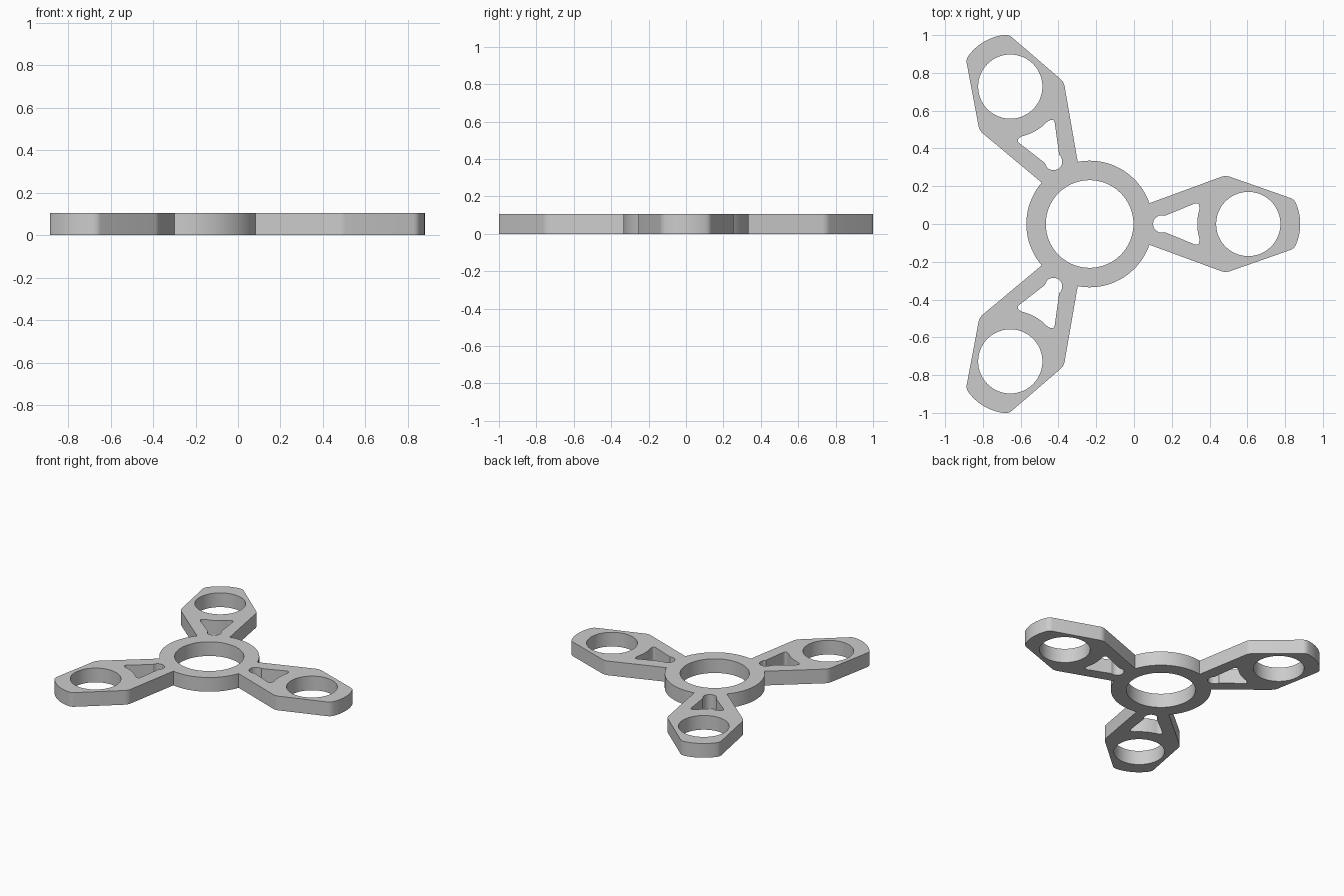
import bpy, bmesh
from math import sin, cos, pi, radians, asin, atan2, hypot
from mathutils import Vector, Matrix

cube = bpy.data.objects.get("Cube")
if cube:
    bpy.data.objects.remove(cube, do_unlink=True)

HEIGHT = 0.105
HUB = Vector((-0.235, 0.0))
HUB_R, BORE_R = 0.335, 0.232
POD = Vector((0.84, 0.0))          # ring centre along each arm
POD_HOLE_R, POD_R = 0.17, 0.275


def arc(centre, r, a0, a1, n):
    return [Vector((centre[0] + r * cos(a0 + (a1 - a0) * i / n),
                    centre[1] + r * sin(a0 + (a1 - a0) * i / n))) for i in range(n + 1)]


def circle(centre, r, n=96):
    return arc(centre, r, 0, 2 * pi, n)[:-1]


def soften(a, corner, b, d, n=6):
    """Round a corner, starting a distance d before and after it."""
    p = corner + (a - corner).normalized() * d
    q = corner + (b - corner).normalized() * d
    return [p * (1 - t) ** 2 + corner * 2 * t * (1 - t) + q * t ** 2
            for t in (i / n for i in range(n + 1))]


def mirrored(half):
    """Lower half outline followed by its mirror image above the arm axis."""
    return half + [Vector((p.x, -p.y)) for p in reversed(half) if abs(p.y) > 1e-5]


def turned(points, angle):
    rot = Matrix.Rotation(angle, 2)
    return [HUB + rot @ p for p in points]


# Arm outline, from the hub to the tip
root_angle = asin(0.11 / HUB_R)
root = Vector((HUB_R * cos(root_angle), -0.11))
shoulder = Vector((0.72, -0.258))
tip = Vector((1.079, -0.132))
end_arc = arc(POD, POD_R, radians(-24), 0, 12)
arm_half = ([root] + soften(root, shoulder, tip, 0.025)
            + soften(shoulder, tip, end_arc[0], 0.018) + end_arc)
arm = mirrored(arm_half)

# Tapered window: round apex, straight flanks, wide end following the pod ring
apex, slope = Vector((0.382, 0)), radians(19.7)
flank = arc(apex, 0.046, pi, 1.5 * pi + slope, 12)
corner = Vector((0.581, -0.118))
wide = arc(POD, 0.27, pi + asin(0.075 / 0.27), pi, 10)
window = mirrored(flank + soften(flank[-1], corner, wide[0], 0.03) + wide)

# Outer contour: arms joined by arcs of the hub
outer = []
for i in range(3):
    turn = i * 2 * pi / 3
    outer += turned(arm, turn)
    outer += turned(arc((0, 0), HUB_R, root_angle, 2 * pi / 3 - root_angle, 32)[1:-1], turn)

loops = [outer, circle(HUB, BORE_R)]
for i in range(3):
    turn = i * 2 * pi / 3
    loops += [turned(window, turn), turned(circle(POD, POD_HOLE_R, 72), turn)]

# Filled flat profile with holes, extruded to a plate
curve = bpy.data.curves.new("spinner_profile", "CURVE")
curve.dimensions = "2D"
curve.fill_mode = "BOTH"
curve.extrude = HEIGHT / 2
for loop in loops:
    spline = curve.splines.new("POLY")
    spline.points.add(len(loop) - 1)
    for point, p in zip(spline.points, loop):
        point.co = (p.x, p.y, 0, 1)
    spline.use_cyclic_u = True
profile = bpy.data.objects.new("spinner_profile", curve)
bpy.context.scene.collection.objects.link(profile)
mesh = bpy.data.meshes.new_from_object(
    profile.evaluated_get(bpy.context.evaluated_depsgraph_get()))
bpy.data.objects.remove(profile, do_unlink=True)

# Weld and stand on the ground
bm = bmesh.new()
bm.from_mesh(mesh)
bmesh.ops.remove_doubles(bm, verts=bm.verts, dist=1e-5)
bmesh.ops.translate(bm, verts=bm.verts, vec=(0, 0, HEIGHT / 2))
bmesh.ops.recalc_face_normals(bm, faces=bm.faces)
bm.to_mesh(mesh)
bm.free()

grey = bpy.data.materials.new("plain_grey")
grey.use_nodes = True
colour = (0.6, 0.6, 0.6, 1)
grey.diffuse_color = colour
grey.node_tree.nodes["Principled BSDF"].inputs["Base Color"].default_value = colour
mesh.materials.clear()
mesh.materials.append(grey)

body = bpy.data.objects.new("spinner_body", mesh)
bpy.context.scene.collection.objects.link(body)
bpy.ops.object.select_all(action="DESELECT")
body.select_set(True)
bpy.context.view_layer.objects.active = body
bpy.ops.object.shade_smooth_by_angle(angle=radians(30))
